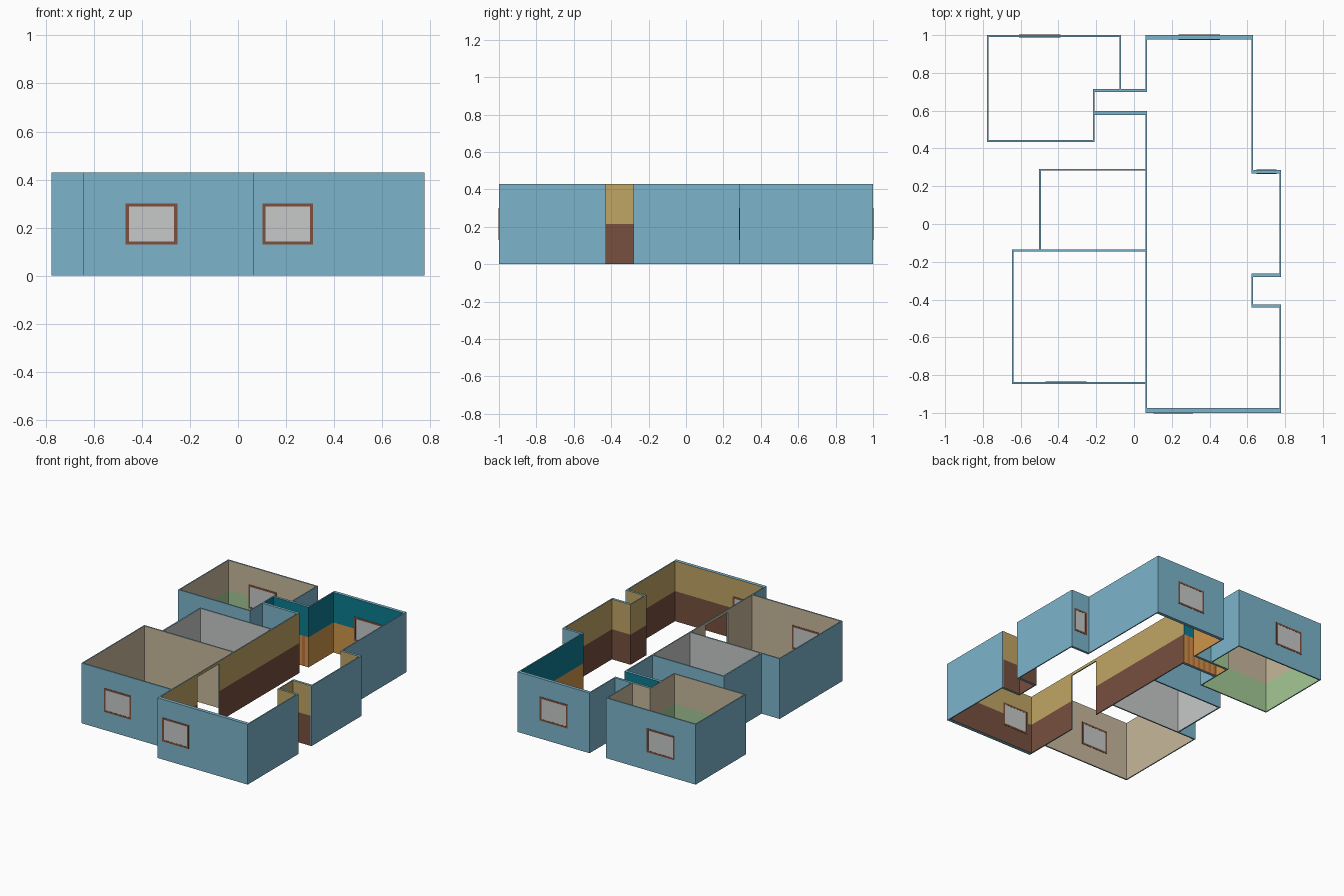
import bpy, bmesh

if "Cube" in bpy.data.objects:
    bpy.data.objects.remove(bpy.data.objects["Cube"])

H, MID, DOOR = 0.43, 0.215, 0.41        # wall height, dado height, door height

COLOURS = {
    "wall_blue": (0.20, 0.46, 0.60), "window_brown": (0.21, 0.08, 0.045),
    "pale_grey": (0.57, 0.58, 0.58), "beige": (0.58, 0.48, 0.33),
    "soft_green": (0.37, 0.58, 0.30), "mustard": (0.53, 0.38, 0.13),
    "dado_brown": (0.18, 0.08, 0.05), "deep_teal": (0.004, 0.20, 0.28),
    "wood_orange": (0.62, 0.30, 0.07), "wood_dark": (0.55, 0.17, 0.05),
}
NAMES = list(COLOURS)
MATS = []
for n, c in COLOURS.items():
    m = bpy.data.materials.new(n)
    m.diffuse_color = (*c, 1)
    m.use_nodes = True
    m.node_tree.nodes["Principled BSDF"].inputs["Base Color"].default_value = m.diffuse_color
    MATS.append(m)

# wall footprints: x0, x1, y0, y1
WALLS = [
    # main room
    (.062, .63, .977, 1), (.062, .777, -1, -.975), (.622, .63, .268, 1),
    (.622, .777, .268, .286), (.769, .777, -.28, .286), (.622, .777, -.28, -.262),
    (.622, .63, -.443, -.262), (.622, .777, -.443, -.427), (.769, .777, -1, -.427),
    (.062, .07, -1, .597),
    # hall
    (-.218, .07, .577, .597), (-.218, .07, .698, .715), (-.218, -.21, .435, .715),
    (.062, .07, .698, 1),
    # back left room
    (-.777, -.068, .99, 1), (-.777, -.769, .435, 1), (-.777, -.21, .435, .444),
    (-.076, -.068, .698, 1),
    # middle left room
    (-.503, .07, .282, .292), (-.503, -.493, -.146, .292), (-.645, .07, -.146, -.136),
    # front left room
    (-.645, -.637, -.846, -.136), (-.645, .07, -.846, -.836),
]
DOORWAY = (.062, .07, -.56, -.31)

# room areas: footprint, upper colour, lower colour
ROOMS = [
    ((-.21, .062, .597, .698), "deep_teal", "stripes"),
    ((.062, .35, -.975, .597), "mustard", "dado_brown"),
    ((.35, .769, -.975, .268), "mustard", "dado_brown"),
    ((.062, .622, .268, .977), "deep_teal", "wood_orange"),
    ((-.769, -.218, .444, .99), "beige", "soft_green"),
    ((-.218, -.076, .715, .99), "beige", "soft_green"),
    ((-.493, .062, -.136, .282), "pale_grey", "pale_grey"),
    ((-.637, .062, -.836, -.146), "beige", "beige"),
]


def inside(r, x, y):
    return r[0] < x < r[1] and r[2] < y < r[3]


def solid(x, y, z):
    if not 0 < z < H or (z < DOOR and inside(DOORWAY, x, y)):
        return False
    return any(inside(w, x, y) for w in WALLS)


def colour(x, y, z, i):
    """Colour of a wall face, decided by the room it looks into."""
    if inside(DOORWAY, x, y):
        return "wall_blue"
    for r, up, low in ROOMS:
        if inside(r, x, y):
            if z > MID:
                return up
            if low == "stripes":
                return ("wood_orange", "wood_dark")[i % 2]
            return low
    return "wall_blue"


def finish(name, bm):
    bmesh.ops.remove_doubles(bm, verts=bm.verts, dist=1e-5)
    bmesh.ops.recalc_face_normals(bm, faces=bm.faces)
    me = bpy.data.meshes.new(name)
    bm.to_mesh(me)
    bm.free()
    for m in MATS:
        me.materials.append(m)
    ob = bpy.data.objects.new(name, me)
    bpy.context.collection.objects.link(ob)
    return ob


# walls as one clean solid: footprints merged on a shared grid
rects = WALLS + [DOORWAY] + [r[0] for r in ROOMS]
stripes = [-.21 + .272 * k / 12 for k in range(1, 12)]
X = sorted({v for r in rects for v in r[:2]} | set(stripes))
Y = sorted({v for r in rects for v in r[2:]})
Z = [0, MID, DOOR, H]
GRID = (X, Y, Z)


def centre(idx):
    out = []
    for k, g in zip(idx, GRID):
        if k < 0:
            out.append(g[0] - .01)
        elif k > len(g) - 2:
            out.append(g[-1] + .01)
        else:
            out.append((g[k] + g[k + 1]) / 2)
    return out


bm = bmesh.new()
for i in range(len(X) - 1):
    for j in range(len(Y) - 1):
        for k in range(3):
            cell = (i, j, k)
            if not solid(*centre(cell)):
                continue
            for ax in range(3):
                for d in (-1, 1):
                    nb = list(cell)
                    nb[ax] += d
                    c = centre(nb)
                    if solid(*c):
                        continue
                    a, b = [t for t in range(3) if t != ax]
                    vs = []
                    for da, db in ((0, 0), (1, 0), (1, 1), (0, 1)):
                        p = [0, 0, 0]
                        p[ax] = GRID[ax][cell[ax] + (d > 0)]
                        p[a] = GRID[a][cell[a] + da]
                        p[b] = GRID[b][cell[b] + db]
                        vs.append(bm.verts.new(p))
                    if d * (-1 if ax == 1 else 1) < 0:
                        vs.reverse()
                    f = bm.faces.new(vs)
                    f.material_index = NAMES.index(
                        "wall_blue" if ax == 2 else colour(*c, i))
finish("walls", bm)


def box(bm, x0, x1, y0, y1, z0, z1, mat):
    vs = bmesh.ops.create_cube(bm, size=1)["verts"]
    for v in vs:
        v.co = ((x0 + x1) / 2 + v.co.x * (x1 - x0),
                (y0 + y1) / 2 + v.co.y * (y1 - y0),
                (z0 + z1) / 2 + v.co.z * (z1 - z0))
    for f in {f for v in vs for f in v.link_faces}:
        f.material_index = NAMES.index(mat)


def window(name, cx, y0, y1, w, z0=.13, z1=.30, t=.013):
    """Framed pane that shows on both sides of its wall."""
    a, b = cx - w / 2, cx + w / 2
    y0, y1 = y0 - .002, y1 + .002
    bm = bmesh.new()
    for r in ((a, a + t, z0, z1), (b - t, b, z0, z1),
              (a + t, b - t, z0, z0 + t), (a + t, b - t, z1 - t, z1)):
        box(bm, r[0], r[1], y0, y1, r[2], r[3], "window_brown")
    me = finish(name + "_frame", bm)
    bm = bmesh.new()
    box(bm, a + t, b - t, y0 + .001, y1 - .001, z0 + t, z1 - t, "pale_grey")
    finish(name + "_pane", bm)


window("front_left_window", -.36, -.846, -.836, .215)
window("front_right_window", .207, -1, -.975, .21)
window("back_right_window", .345, .977, 1, .22)
window("back_left_window", -.50, .99, 1, .22)
window("side_window", .702, .268, .286, .105)
